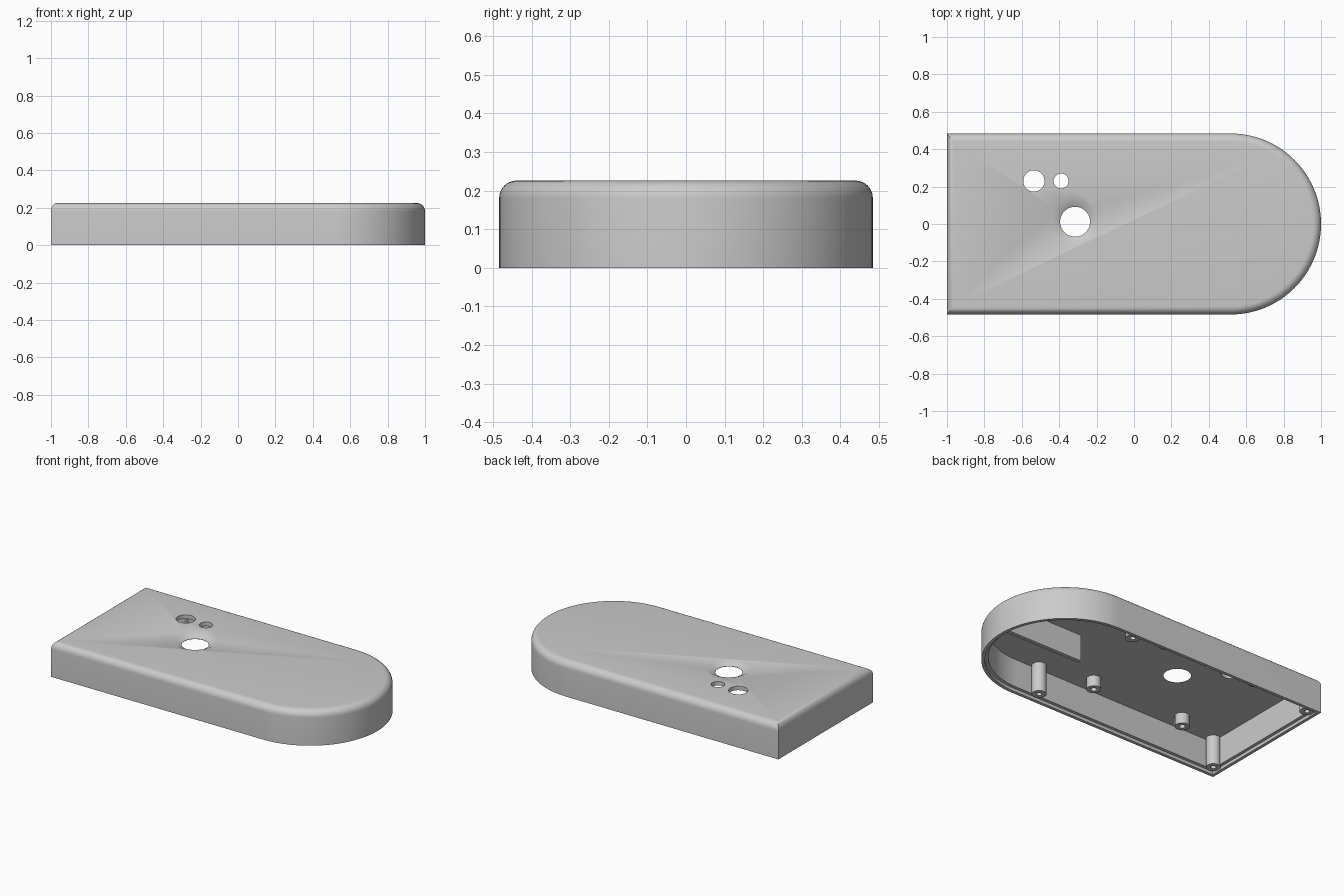
import bpy
import bmesh
from math import pi, sin, cos, radians

if "Cube" in bpy.data.objects:
    bpy.data.objects.remove(bpy.data.objects["Cube"], do_unlink=True)

HALF_W, HEIGHT, CEILING = 0.484, 0.226, 0.2
WALL, LIP, FILLET = 0.04, 0.02, 0.045
ARC_X = 1 - HALF_W

grey = bpy.data.materials.new("light grey plastic")
grey.use_nodes = True
colour = (0.6, 0.6, 0.6, 1)
grey.diffuse_color = colour
grey.node_tree.nodes["Principled BSDF"].inputs["Base Color"].default_value = colour


def finish(name, bm):
    bmesh.ops.recalc_face_normals(bm, faces=bm.faces)
    mesh = bpy.data.meshes.new(name)
    bm.to_mesh(mesh)
    bm.free()
    obj = bpy.data.objects.new(name, mesh)
    bpy.context.collection.objects.link(obj)
    mesh.materials.append(grey)
    return obj


def activate(obj):
    bpy.ops.object.select_all(action="DESELECT")
    obj.select_set(True)
    bpy.context.view_layer.objects.active = obj


def smooth(obj):
    activate(obj)
    bpy.ops.object.shade_smooth_by_angle(angle=radians(35))


def bridge(bm, rings):
    for a, b in zip(rings, rings[1:]):
        for i in range(len(a)):
            j = (i + 1) % len(a)
            bm.faces.new((a[i], a[j], b[j], b[i]))


def outline(bm, inset, end_inset, z, steps=64):
    """D-shaped ring: flat end at -x, half circle at +x."""
    r = HALF_W - inset
    points = [(-1 + end_inset, r), (-1 + end_inset, -r)]
    for i in range(steps + 1):
        a = -pi / 2 + pi * i / steps
        points.append((ARC_X + r * cos(a), r * sin(a)))
    return [bm.verts.new((x, y, z)) for x, y in points]


def lathe(name, profile, x, y, steps=32):
    """Turned solid, with a flat cap at each end of the profile."""
    bm = bmesh.new()
    rings = [[bm.verts.new((x + r * cos(2 * pi * i / steps),
                            y + r * sin(2 * pi * i / steps), z))
              for i in range(steps)] for r, z in profile]
    bridge(bm, rings)
    bm.faces.new(rings[0])
    bm.faces.new(rings[-1])
    return finish(name, bm)


# Hollow cover with rounded top edge and a stepped rim
bm = bmesh.new()
rings = [outline(bm, WALL, WALL, CEILING), outline(bm, WALL, WALL, LIP),
         outline(bm, LIP, LIP, LIP), outline(bm, LIP, LIP, 0),
         outline(bm, 0, 0, 0)]
for k in range(9):
    a = pi / 2 * k / 8
    inset = FILLET * (1 - cos(a))
    rings.append(outline(bm, inset, inset * 0.75, HEIGHT - FILLET * (1 - sin(a))))
bridge(bm, rings)
bm.faces.new(rings[0])
bm.faces.new(rings[-1])
cover = finish("cover", bm)

# Countersunk opening and two plain round openings
cutters = [
    lathe("countersink_cutter", [(0.08, 0.1), (0.08, CEILING + 0.002),
                                 (0.125, HEIGHT), (0.125, 0.3)], -0.315, 0.012, 48),
    lathe("large_hole_cutter", [(0.057, 0.1), (0.057, 0.3)], -0.535, 0.23, 40),
    lathe("small_hole_cutter", [(0.04, 0.1), (0.04, 0.3)], -0.39, 0.23, 40),
]
for cutter in cutters:
    cutter.hide_render = True
    mod = cover.modifiers.new("opening", "BOOLEAN")
    mod.operation = "DIFFERENCE"
    mod.solver = "EXACT"
    mod.object = cutter
    activate(cover)
    bpy.ops.object.modifier_apply(modifier=mod.name)
    bpy.data.objects.remove(cutter, do_unlink=True)
smooth(cover)


# Screw posts hanging from the ceiling, each with a blind hole
def post(name, x, y, bottom, radius, hole, depth):
    smooth(lathe(name, [(radius, CEILING + 0.005), (radius, bottom),
                        (hole, bottom), (hole, bottom + depth)], x, y))


for side, sign in (("left", 1), ("right", -1)):
    for end, x in (("flat_end", -0.94), ("round_end", 0.37)):
        post(f"tall_post_{end}_{side}", x, 0.01 + sign * 0.42, 0.01, 0.043, 0.016, 0.12)
    for end, x in (("flat_end", -0.635), ("round_end", 0.03)):
        post(f"short_post_{end}_{side}", x, sign * 0.325, 0.13, 0.043, 0.018, 0.05)

# Stiffening rib along the middle of the round end
bm = bmesh.new()
bmesh.ops.create_cube(bm, size=1)
x0, x1, z0, z1 = 0.41, 0.975, 0.03, CEILING + 0.005
bmesh.ops.scale(bm, verts=bm.verts, vec=(x1 - x0, 0.025, z1 - z0))
bmesh.ops.translate(bm, verts=bm.verts, vec=((x0 + x1) / 2, 0, (z0 + z1) / 2))
finish("centre_rib", bm)
